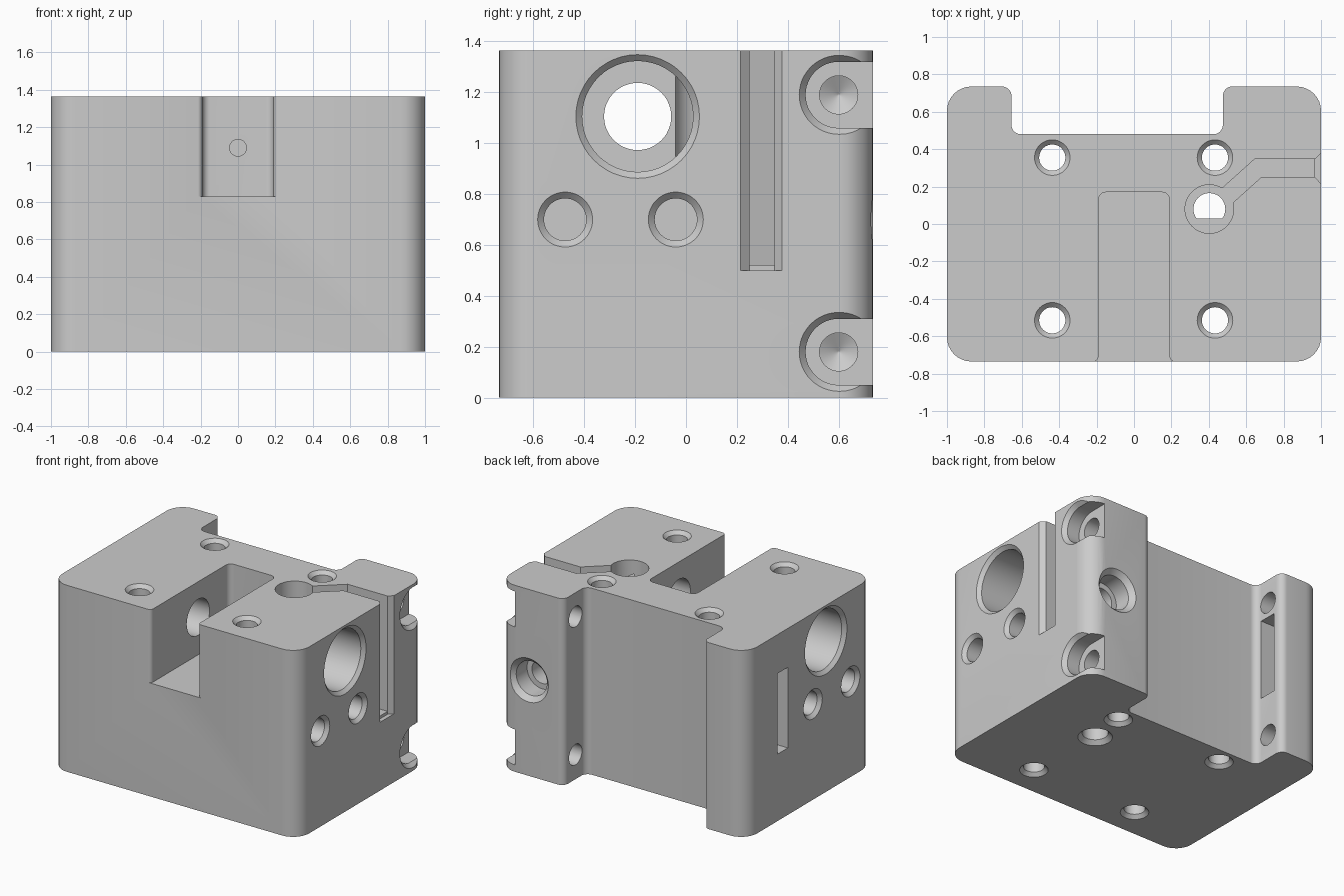
import bpy, bmesh, math
from mathutils import Vector

cube = bpy.data.objects.get("Cube")
if cube:
    bpy.data.objects.remove(cube, do_unlink=True)

TOP, BACK = 1.365, 0.735
SEG = 48

grey = bpy.data.materials.new("machined_grey")
grey.use_nodes = True
COLOUR = (0.6, 0.6, 0.6, 1)
grey.diffuse_color = COLOUR
grey.node_tree.nodes["Principled BSDF"].inputs["Base Color"].default_value = COLOUR


def loft(name, rings):
    """Closed, outward-facing solid skinned through matching rings of points."""
    bm = bmesh.new()
    loops = [[bm.verts.new(p) for p in ring] for ring in rings]
    for a, b in zip(loops, loops[1:]):
        for i in range(len(a)):
            j = (i + 1) % len(a)
            bm.faces.new((a[i], a[j], b[j], b[i]))
    bm.faces.new(loops[0][::-1])
    bm.faces.new(loops[-1])
    bm.normal_update()
    if bm.calc_volume(signed=True) < 0:
        bmesh.ops.reverse_faces(bm, faces=bm.faces[:])
    mesh = bpy.data.meshes.new(name)
    bm.to_mesh(mesh)
    bm.free()
    mesh.materials.append(grey)
    obj = bpy.data.objects.new(name, mesh)
    bpy.context.scene.collection.objects.link(obj)
    return obj


def rounded(corners, steps=8):
    """Outline from (x, y, radius) corners."""
    pts = []
    for i, (x, y, r) in enumerate(corners):
        p = Vector((x, y, 0))
        if not r:
            pts.append(p)
            continue
        d1 = (Vector((*corners[i - 1][:2], 0)) - p).normalized()
        d2 = (Vector((*corners[(i + 1) % len(corners)][:2], 0)) - p).normalized()
        half = d1.angle(d2) / 2
        t = r / math.tan(half)
        c = p + (d1 + d2).normalized() * r / math.sin(half)
        a, b = (p + d1 * t - c).normalized(), (p + d2 * t - c).normalized()
        pts += [c + a.slerp(b, k / steps) * r for k in range(steps + 1)]
    return pts


def prism(name, corners, z0, z1):
    outline = rounded(corners)
    return loft(name, [[(p.x, p.y, z) for p in outline] for z in (z0, z1)])


def volume(mesh):
    bm = bmesh.new()
    bm.from_mesh(mesh)
    v = bm.calc_volume(signed=True)
    bm.free()
    return v


def cut(cutter):
    """Subtract a cutter from the block, keeping only a sound result."""
    before = volume(block.data)
    for solver in ('EXACT', 'MANIFOLD', 'FLOAT'):
        mod = block.modifiers.new("cut", 'BOOLEAN')
        mod.operation = 'DIFFERENCE'
        mod.solver = solver
        mod.object = cutter
        graph = bpy.context.evaluated_depsgraph_get()
        mesh = bpy.data.meshes.new_from_object(block.evaluated_get(graph))
        block.modifiers.remove(mod)
        if before * 0.9 < volume(mesh) < before - 1e-6:
            block.data = mesh
            break
        bpy.data.meshes.remove(mesh)
    bpy.data.objects.remove(cutter, do_unlink=True)


def cut_prism(corners, z0, z1):
    cut(prism("pocket_cutter", corners, z0, z1))


def cut_hole(origin, direction, profile):
    """Turned cut: profile is (radius, depth) along the direction."""
    q = Vector(direction).to_track_quat('Z', 'Y')
    angles = [2 * math.pi * k / SEG for k in range(SEG)]
    cut(loft("hole_cutter", [
        [Vector(origin) + q @ Vector((r * math.cos(a), r * math.sin(a), d))
         for a in angles] for r, d in profile]))


def chamfered(outer, inner, depth):
    return [(outer, -0.05), (outer, 0), (inner, outer - inner), (inner, depth)]


# Main block with a wide rear notch between two ears
block = prism("machined_block", [
    (-1, -BACK, 0.13), (1, -BACK, 0.13), (1, BACK, 0.13), (0.475, BACK, 0.05),
    (0.475, 0.48, 0.05), (-0.655, 0.48, 0.05), (-0.655, BACK, 0.05),
    (-1, BACK, 0.13)], 0, TOP)

# Front slot, open at the top
front = -BACK - 0.001
cut_prism([(-0.19, 0.17, 0.04), (-0.19, front, 0.03), (-0.3, front, 0),
           (-0.3, -0.9, 0), (0.3, -0.9, 0), (0.3, front, 0),
           (0.19, front, 0.03), (0.19, 0.17, 0.04)], 0.83, TOP + 0.1)
cut_hole((0, 0.1, 1.09), (0, 1, 0), [(0.045, 0), (0.045, 0.25)])

# Side bores and paired blind holes
for side in (1, -1):
    inward = (-side, 0, 0)
    cut_hole((side, -0.19, 1.105), inward,
             chamfered(0.243, 0.218, 0.55) + [(0.132, 0.55), (0.132, 0.95)])
    for y in (-0.475, -0.04):
        cut_hole((side, y, 0.7), inward, chamfered(0.108, 0.083, 0.4))

# Four vertical through holes, chamfered at both ends
for x in (-0.437, 0.433):
    for y in (-0.515, 0.355):
        cut_hole((x, y, TOP), (0, 0, -1),
                 chamfered(0.095, 0.07, TOP - 0.025) + [(0.095, TOP), (0.095, TOP + 0.05)])

# Cable well with a bent channel leading to the side groove
WELL = (0.403, 0.08)
cut_hole((*WELL, TOP), (0, 0, -1), [(0.13, -0.05), (0.13, TOP - 0.52)])
cut_prism([(0.42, 0.145, 0), (0.48, 0.07, 0), (0.68, 0.25, 0), (1.1, 0.25, 0),
           (1.1, 0.347, 0), (0.645, 0.347, 0)], 0.521, TOP + 0.06)
cut_prism([(1.05, 0.215, 0), (1.05, 0.378, 0), (1, 0.378, 0), (0.969, 0.347, 0),
           (0.969, 0.25, 0), (1, 0.215, 0)], 0.5, TOP + 0.07)

# Drain below the well: flat-sided above, round and chamfered underneath
ring = [(WELL[0] + 0.085 * math.cos(a), max(0.03, WELL[1] + 0.085 * math.sin(a)))
        for a in (2 * math.pi * k / SEG for k in range(SEG))]
cut_prism([(x, y, 0) for x, y in ring], 0.25, 0.6)
cut_hole((*WELL, 0), (0, 0, 1), chamfered(0.115, 0.086, 0.3))

# Screw seats on one ear, with pilot holes running into the other ear
for z in (0.18, 1.19):
    seat = []
    for r, x in ((0.155, 1.05), (0.155, 1), (0.13, 0.97), (0.13, 0.87)):
        arc = [math.pi * (0.5 + k / 24) for k in range(25)]
        seat.append([(x, 0.8, z + r)] +
                    [(x, 0.6 + r * math.cos(a), z + r * math.sin(a)) for a in arc] +
                    [(x, 0.8, z - r)])
    cut(loft("seat_cutter", seat))
    cut_hole((0.95, 0.6, z), (-1, 0, 0),
             [(0.075, 0), (0.075, 1.8), (0.002, 1.84)])

# Rear port on the screw-seat ear
cut_hole((0.76, BACK, 0.7), (0, -1, 0),
         chamfered(0.16, 0.125, 0.16) + [(0.085, 0.16), (0.085, 0.42)])

# Stepped slot through the opposite ear
cut_prism([(-1.1, 0.25, 0), (-0.77, 0.25, 0), (-0.77, 0.53, 0), (-0.6, 0.53, 0),
           (-0.6, 0.66, 0), (-0.88, 0.66, 0), (-0.88, 0.37, 0), (-1.1, 0.37, 0)],
          0.49, 1.08)

# Smooth fillets and bores, keep machined edges crisp
block.data.materials.clear()
block.data.materials.append(grey)
block.data.shade_smooth()
block.data.set_sharp_from_angle(angle=math.radians(25))
